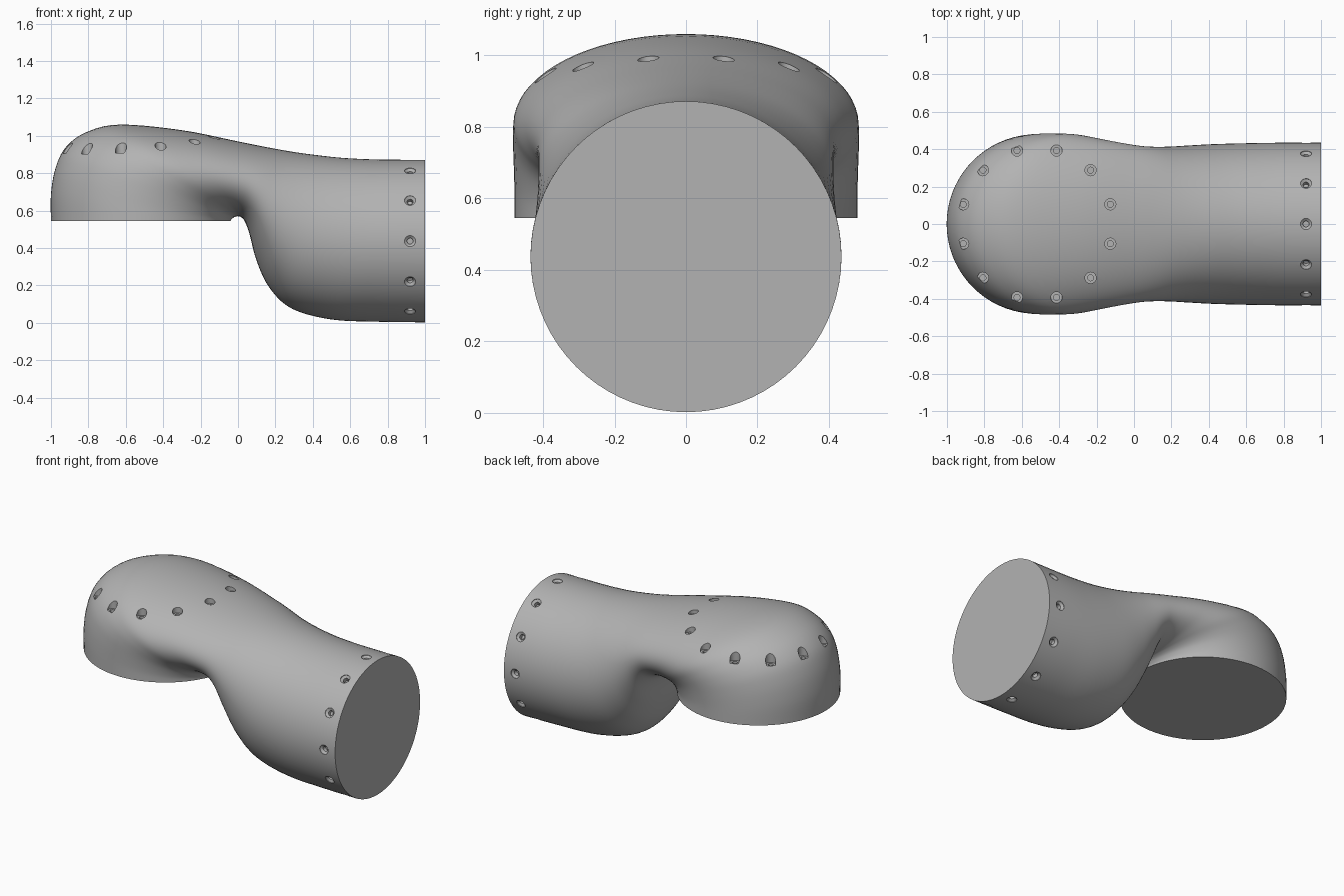
import bpy, bmesh, math
from mathutils import Vector, Matrix
from mathutils.bvhtree import BVHTree

cube = bpy.data.objects.get("Cube")
if cube:
    bpy.data.objects.remove(cube)

grey = bpy.data.materials.new("plain grey")
grey.use_nodes = True
colour = (0.45, 0.45, 0.45, 1)
grey.diffuse_color = colour
grey.node_tree.nodes["Principled BSDF"].inputs["Base Color"].default_value = colour

SEGMENTS = 72
STEPS = 5

# Sections along the bend: inner x, inner z, outer x, outer z, half width
sections = [
    (-.04, .545, -1, .545, .48),
    (-.037, .551, -1, .69, .48),
    (-.03, .558, -.975, .83, .482),
    (-.022, .564, -.92, .94, .484),
    (-.012, .568, -.81, 1.02, .484),
    (0, .57, -.63, 1.06, .478),
    (.015, .566, -.3, 1.03, .447),
    (.035, .545, 0, .97, .42),
    (.06, .48, .15, .94, .413),
    (.1, .33, .29, .915, .414),
    (.17, .185, .42, .897, .42),
    (.29, .075, .56, .882, .427),
    (.5, .018, .72, .874, .432),
    (.75, .006, .87, .872, .435),
    (1, .002, 1, .872, .435),
]


def smooth_path(keys):
    """Pass a smooth curve through every key."""
    keys = [Vector(k) for k in keys]
    path = []
    for i in range(len(keys) - 1):
        a, b = keys[i], keys[i + 1]
        before = keys[i - 1] if i else a
        after = keys[min(i + 2, len(keys) - 1)]
        for s in range(STEPS):
            t = s / STEPS
            path.append(a + (b - before) * t * .5
                        + (before * 2 - a * 5 + b * 4 - after) * t * t * .5
                        + (a * 3 - before - b * 3 + after) * t ** 3 * .5)
    return path + [keys[-1]]


def bridge(bm, rings):
    """Skin a run of vertex rings and close both ends."""
    for r, q in zip(rings, rings[1:]):
        n = len(r)
        for i in range(n):
            j = (i + 1) % n
            bm.faces.new((r[i], r[j], q[j], q[i]))
    bm.faces.new(rings[0][::-1])
    bm.faces.new(rings[-1])


def finish(bm, name):
    bmesh.ops.recalc_face_normals(bm, faces=bm.faces)
    mesh = bpy.data.meshes.new(name)
    bm.to_mesh(mesh)
    bm.free()
    mesh.materials.append(grey)
    ob = bpy.data.objects.new(name, mesh)
    bpy.context.collection.objects.link(ob)
    return ob


# Bent pipe body
bm = bmesh.new()
rings = []
for ix, iz, ox, oz, w in smooth_path(sections):
    inner, outer = Vector((ix, 0, iz)), Vector((ox, 0, oz))
    mid, half = (inner + outer) / 2, (outer - inner) / 2
    ring = []
    for i in range(SEGMENTS):
        a = math.tau * i / SEGMENTS
        ring.append(bm.verts.new(mid + half * math.cos(a) + Vector((0, w * math.sin(a), 0))))
    rings.append(ring)
bridge(bm, rings)
bmesh.ops.recalc_face_normals(bm, faces=bm.faces)
tree = BVHTree.FromBMesh(bm)
body = finish(bm, "bent_pipe_body")

# Stepped screw holes, turned as one cutter
cut = bmesh.new()


def add_hole(origin, direction, profile):
    """Drill along direction, where the surface is first met."""
    hit = tree.ray_cast(origin, direction)[0]
    turn = direction.to_track_quat('Z', 'Y').to_matrix().to_4x4()
    place = Matrix.Translation(hit) @ turn
    hole = []
    for radius, depth in profile:
        hole.append([cut.verts.new(place @ Vector((radius * math.cos(math.tau * i / 20),
                                                   radius * math.sin(math.tau * i / 20), depth)))
                     for i in range(20)])
    bridge(cut, hole)


cap_hole = [(.03, -.12), (.03, .025), (.016, .025), (.016, .045)]
end_hole = [(.03, -.05), (.03, .004), (.016, .015), (.016, .04)]
for k in range(12):
    a = math.radians(15 + 30 * k)
    add_hole(Vector((-.52 + .407 * math.cos(a), .407 * math.sin(a), 2)),
             Vector((0, 0, -1)), cap_hole)
    b = math.radians(30 * k)
    out = Vector((0, math.cos(b), math.sin(b)))
    add_hole(Vector((.92, 0, .437)) + out, -out, end_hole)
cutter = finish(cut, "hole_cutter")
cutter.hide_render = True

mod = body.modifiers.new("screw_holes", 'BOOLEAN')
mod.operation = 'DIFFERENCE'
mod.solver = 'EXACT'
mod.object = cutter
bpy.context.view_layer.objects.active = body
body.select_set(True)
bpy.ops.object.modifier_apply(modifier=mod.name)
bpy.data.objects.remove(cutter)

bpy.ops.object.select_all(action='DESELECT')
body.select_set(True)
bpy.context.view_layer.objects.active = body
bpy.ops.object.shade_smooth_by_angle(angle=math.radians(35))
